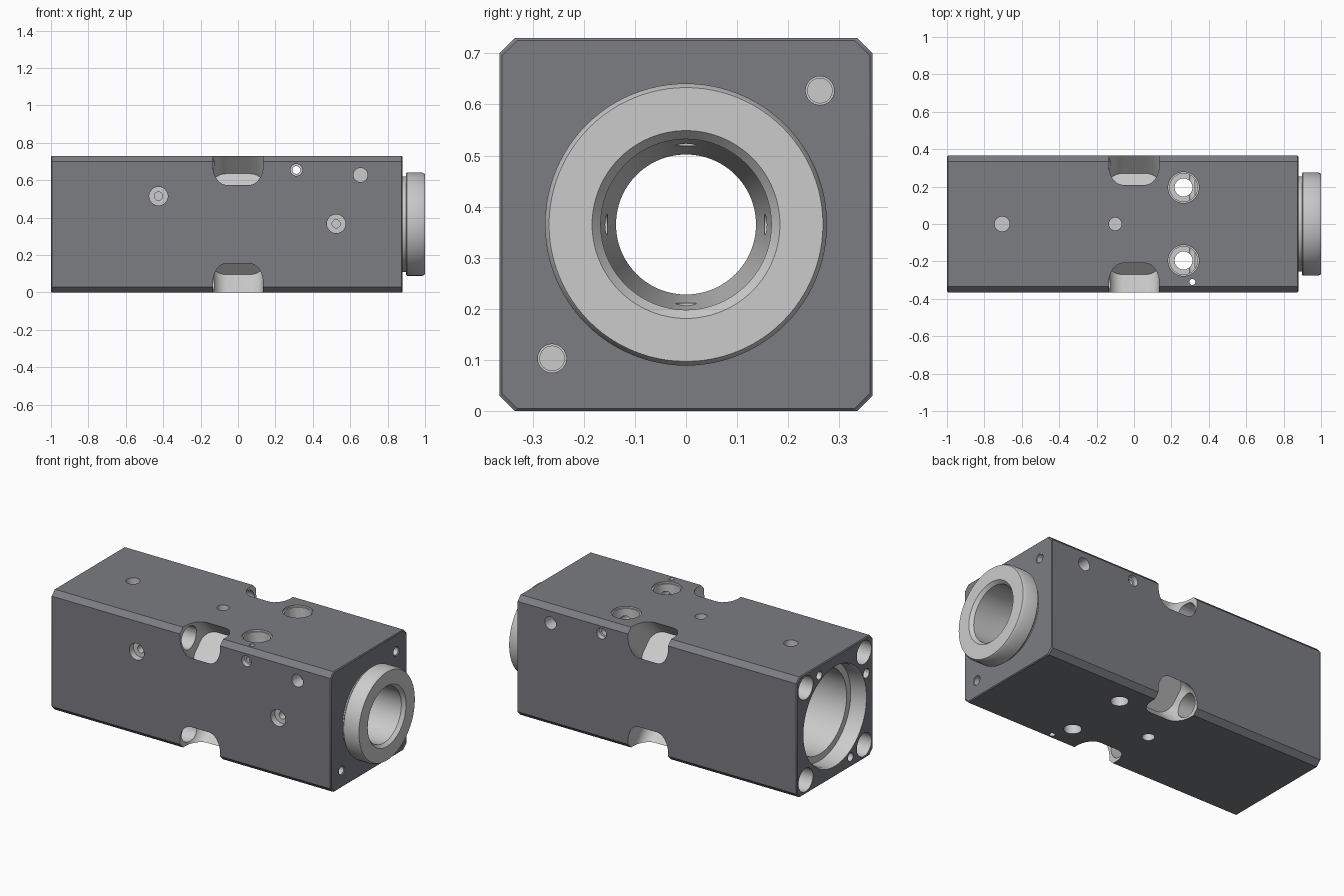
import bpy, bmesh
from math import sin, cos, pi, sqrt
from mathutils import Vector

if "Cube" in bpy.data.objects:
    bpy.data.objects.remove(bpy.data.objects["Cube"])

H = 0.365  # half width of the block and height of its axis


def material(name, rgb):
    m = bpy.data.materials.new(name)
    m.diffuse_color = (*rgb, 1)
    m.use_nodes = True
    m.node_tree.nodes["Principled BSDF"].inputs["Base Color"].default_value = m.diffuse_color
    return m


DARK = material("dark_coating", (0.2, 0.205, 0.225))
LIGHT = material("bare_metal", (0.6, 0.61, 0.63))


def loft(name, rings, mats):
    """Closed solid through a list of equal-length point rings."""
    bm = bmesh.new()
    rows = [[bm.verts.new(p) for p in ring] for ring in rings]
    n = len(rows[0])
    for a, b in zip(rows, rows[1:]):
        for i in range(n):
            j = (i + 1) % n
            bm.faces.new((a[i], a[j], b[j], b[i]))
    bm.faces.new(rows[0])
    bm.faces.new(rows[-1])
    bmesh.ops.recalc_face_normals(bm, faces=bm.faces)
    me = bpy.data.meshes.new(name)
    bm.to_mesh(me)
    bm.free()
    for m in mats:
        me.materials.append(m)
    ob = bpy.data.objects.new(name, me)
    bpy.context.collection.objects.link(ob)
    return ob


def turned(name, start, direction, steps, seg=32):
    """Solid of revolution: steps are (distance along direction, radius)."""
    q = Vector(direction).to_track_quat('Z', 'Y')
    rings = [[Vector(start) + q @ Vector((r * cos(2 * pi * i / seg), r * sin(2 * pi * i / seg), d))
              for i in range(seg)] for d, r in steps]
    return loft(name, rings, [LIGHT])


cutters = []


def drill(start, direction, *steps):
    first = steps[0][1]
    cutters.append(turned("hole_cutter", start, direction, [(-0.02, first), *steps]))


# Main block: chamfered square section, slightly eased ends
def section(x, inset):
    a, b = H - inset, H - 0.03 - inset
    pts = [(a, -b), (a, b), (b, a), (-b, a), (-a, b), (-a, -b), (-b, -a), (b, -a)]
    return [Vector((x, y, z + H)) for y, z in pts]


block = loft("valve_block", [section(-1, .005), section(-.995, 0),
                             section(.875, 0), section(.88, .005)], [DARK, LIGHT])

# Flanged collar on the right end
collar = turned("collar", (0, 0, H), (1, 0, 0),
                [(.88, .255), (.897, .255), (.897, .27), (.903, .276), (.985, .276), (1, .268)], 96)

# Stepped central bore
bore = turned("bore_cutter", (0, 0, H), (1, 0, 0),
              [(-1.01, .308), (-.985, .295), (-.9, .295), (-.9, .255), (.13, .255), (.13, .137),
               (.45, .137), (.72, .167), (.98, .167), (1.005, .188)], 96)
cutters.append(bore)

# Rounded pockets in the four long edges, with rod holes running to the left end
for sy in (-1, 1):
    for sz in (-1, 1):
        out = Vector((0, sy, sz)) / sqrt(2)
        side = Vector((0, -sz, sy)) / sqrt(2)
        outline = []
        for k, (cx, cd) in enumerate([(.06, .035), (-.06, .035), (-.06, -.035), (.06, -.035)]):
            for i in range(9):
                t = (k + i / 8) * pi / 2
                outline.append((cx + .075 * cos(t), cd + .075 * sin(t)))
        cutters.append(loft("pocket_cutter", [
            [Vector((x, 0, H)) + side * d + out * h for x, d in outline] for h in (.272, .7)], [LIGHT]))
        drill((-1, sy * .28, H + sz * .28), (1, 0, 0), (.9, .07))

# Small holes in the left end
for y, z, r in [(.15, .305, .025), (-.15, -.305, .025), (-.302, .145, .028)]:
    drill((-1, y, H + z), (1, 0, 0), (.08, r))

# Dowel holes in the right end
for s in (-1, 1):
    drill((.88, s * .262, H + s * .262), (-1, 0, 0), (.005, .028), (.005, .024), (.08, .024))

# Front ports
for x, z in [(-.425, .515), (.525, .367)]:
    drill((x, -H, z), (0, 1, 0), (.04, .05), (.04, .022), (.09, .022))

# Side holes shared by front and back, one pair joined by a through hole
for s in (-1, 1):
    drill((.655, s * H, .628), (0, -s, 0), (.08, .038))
    drill((.312, s * H, .655), (0, -s, 0), (.03, .032), (.03, .021), (.4, .021))

# Top holes and counterbored mounting holes
drill((-.705, 0, 2 * H), (0, 0, -1), (.05, .04))
for s in (-1, 1):
    drill((-.1, 0, H + s * H), (0, 0, -s), (.05, .034))
    drill((.265, s * .195, 2 * H), (0, 0, -1), (.01, .083), (.01, .075), (.09, .075), (.09, .048), (.76, .048))
drill((.312, -.31, 2 * H), (0, 0, -1), (.76, .016))

# Radial holes inside the tapered bore
for y, z in [(1, 0), (-1, 0), (0, 1), (0, -1)]:
    drill((.62, y * .12, H + z * .12), (0, y, z), (.07, .02))


def cut(target, tools):
    bpy.context.view_layer.objects.active = target
    for tool in tools:
        mod = target.modifiers.new("cut", 'BOOLEAN')
        mod.operation = 'DIFFERENCE'
        mod.solver = 'EXACT'
        mod.material_mode = 'TRANSFER'
        mod.object = tool
        bpy.ops.object.modifier_apply(modifier=mod.name)


cut(collar, [bore])
cut(block, cutters)
for tool in cutters:
    bpy.data.objects.remove(tool)

# Smooth the round walls, keep machined edges sharp
bpy.ops.object.select_all(action='DESELECT')
for ob in (block, collar):
    ob.select_set(True)
bpy.context.view_layer.objects.active = block
bpy.ops.object.shade_smooth_by_angle(angle=pi / 6)
